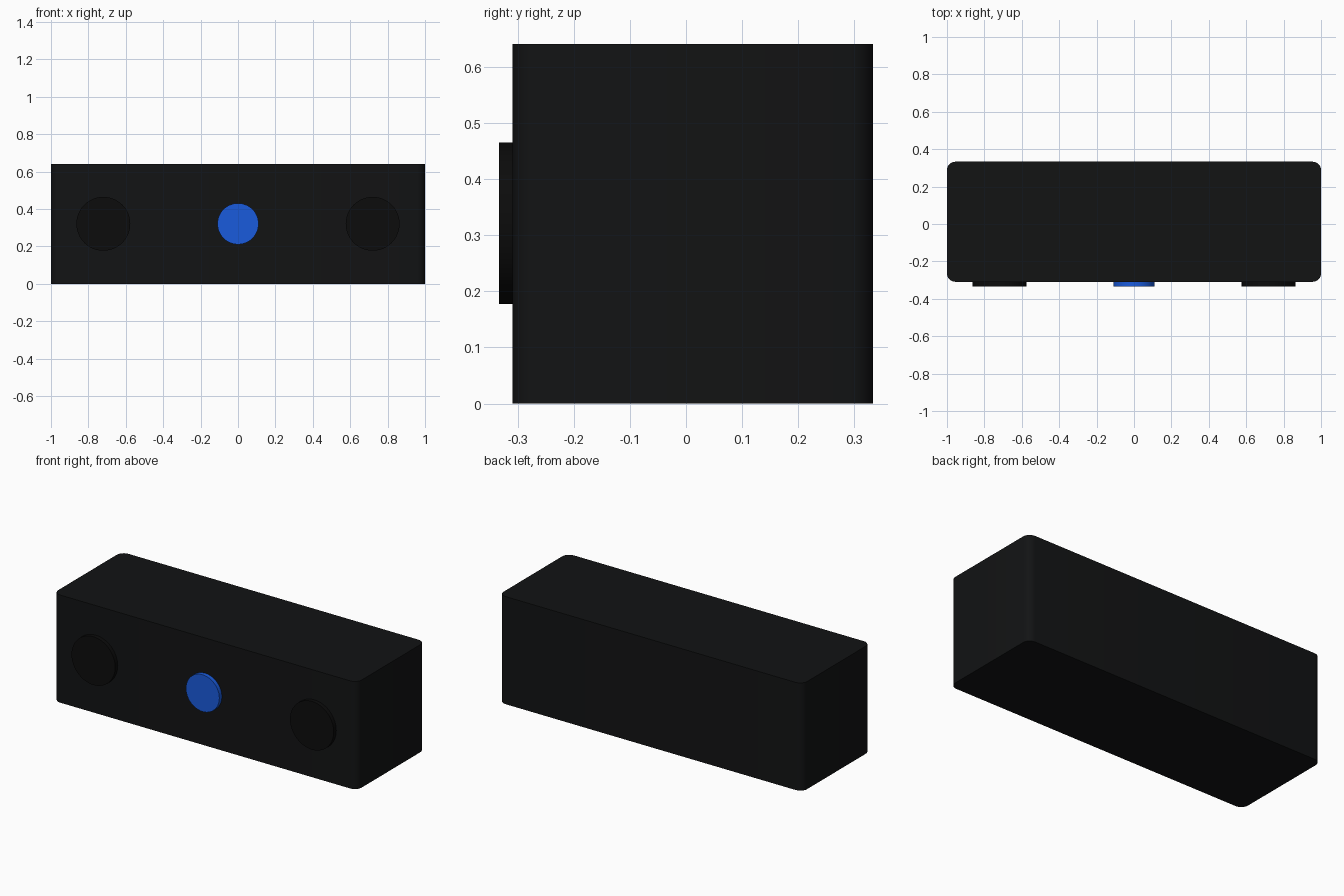
import bpy, bmesh
from math import radians
from mathutils import Matrix

if "Cube" in bpy.data.objects:
    bpy.data.objects.remove(bpy.data.objects["Cube"])


def material(name, rgb):
    m = bpy.data.materials.new(name)
    m.diffuse_color = (*rgb, 1)
    m.use_nodes = True
    m.node_tree.nodes["Principled BSDF"].inputs["Base Color"].default_value = m.diffuse_color
    return m


def finish(bm, name, mat):
    me = bpy.data.meshes.new(name)
    bm.to_mesh(me)
    bm.free()
    ob = bpy.data.objects.new(name, me)
    bpy.context.collection.objects.link(ob)
    me.materials.append(mat)
    bpy.ops.object.select_all(action='DESELECT')
    ob.select_set(True)
    bpy.context.view_layer.objects.active = ob
    bpy.ops.object.shade_smooth_by_angle(angle=radians(35))
    return ob


def disc(name, x, radius, mat):
    # thin disc facing the front, slightly sunk into the cabinet
    bm = bmesh.new()
    front, back = -0.333, -0.300
    bmesh.ops.create_cone(
        bm, cap_ends=True, segments=48, radius1=radius, radius2=radius,
        depth=back - front,
        matrix=Matrix.Translation((x, (front + back) / 2, 0.321))
        @ Matrix.Rotation(radians(90), 4, 'X'))
    return finish(bm, name, mat)


black = material("cabinet_black", (0.006, 0.0065, 0.007))
dark = material("driver_black", (0.0035, 0.0035, 0.0035))
blue = material("dial_blue", (0.0103, 0.105, 0.72))

# Cabinet: box with rounded vertical edges
bm = bmesh.new()
bmesh.ops.create_cube(
    bm, size=1, matrix=Matrix.Translation((0, 0.012, 0.3205))
    @ Matrix.Diagonal((2, 0.642, 0.641, 1)))
upright = [e for e in bm.edges
           if abs(e.verts[0].co.z - e.verts[1].co.z) > 0.1]
bmesh.ops.bevel(bm, geom=upright, offset=0.045, segments=6,
                profile=0.5, affect='EDGES')
finish(bm, "cabinet", black)

# Speaker drivers on both sides and the dial in the middle
for side, x in (("left", -0.72), ("right", 0.72)):
    disc(side + "_driver", x, 0.144, dark)
disc("centre_dial", 0, 0.11, blue)
